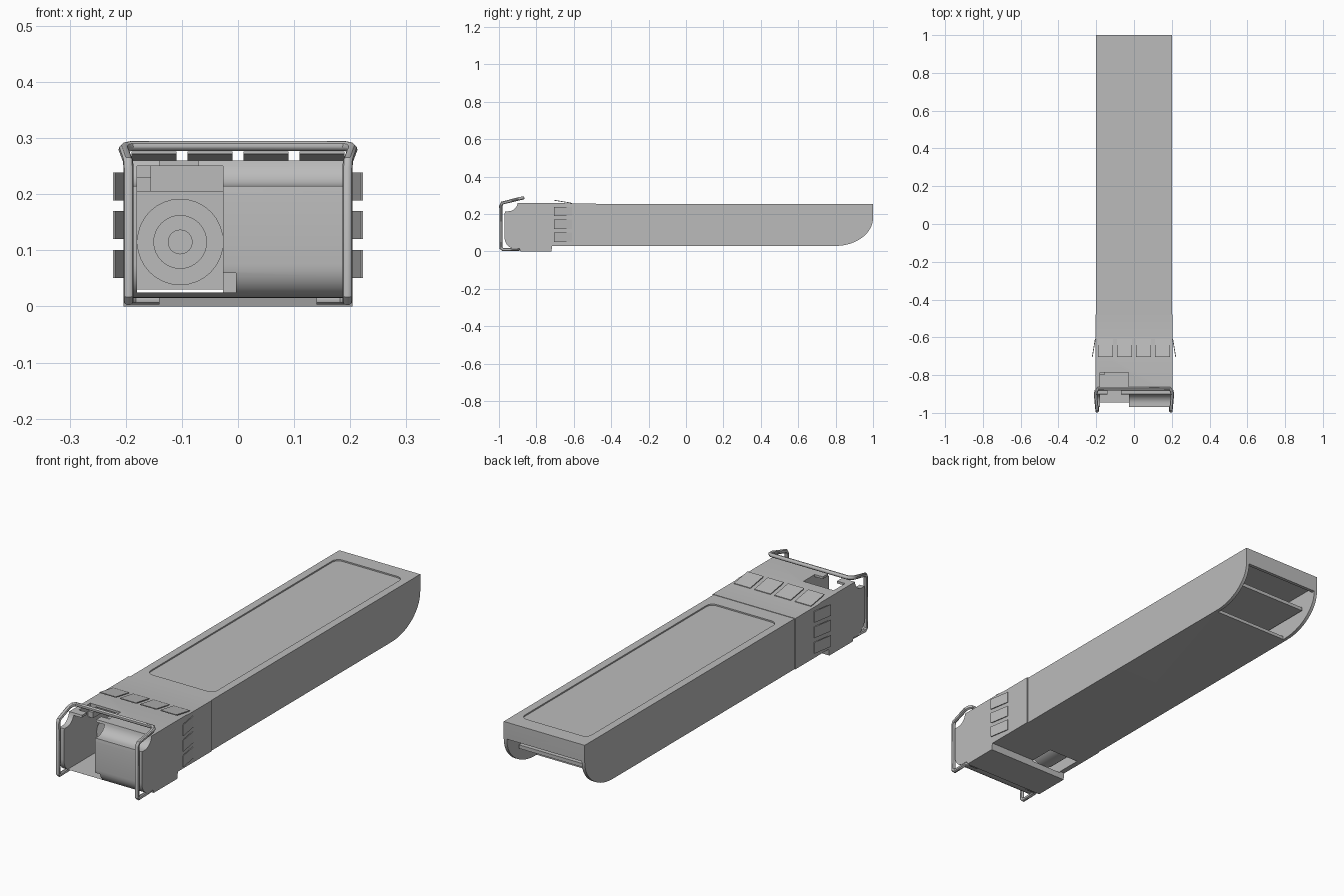
import bpy, bmesh, math
from mathutils import Vector

if "Cube" in bpy.data.objects:
    bpy.data.objects.remove(bpy.data.objects["Cube"])

grey = bpy.data.materials.new("metal grey")
grey.use_nodes = True
grey.diffuse_color = (0.5, 0.5, 0.5, 1)
grey.node_tree.nodes["Principled BSDF"].inputs["Base Color"].default_value = (0.5, 0.5, 0.5, 1)


def finish(name, bm):
    bmesh.ops.recalc_face_normals(bm, faces=bm.faces)
    mesh = bpy.data.meshes.new(name)
    bm.to_mesh(mesh)
    bm.free()
    mesh.materials.append(grey)
    obj = bpy.data.objects.new(name, mesh)
    bpy.context.collection.objects.link(obj)
    return obj


def prism(name, points, start, end, axis="x"):
    """Extrude a closed outline: (y, z) along x, or (x, y) along z, or (x, z) along y."""
    place = {"x": lambda p, t: (t, p[0], p[1]),
             "y": lambda p, t: (p[0], t, p[1]),
             "z": lambda p, t: (p[0], p[1], t)}[axis]
    bm = bmesh.new()
    a = [bm.verts.new(place(p, start)) for p in points]
    b = [bm.verts.new(place(p, end)) for p in points]
    bm.faces.new(a)
    bm.faces.new(b)
    n = len(points)
    for i in range(n):
        bm.faces.new((a[i], a[(i + 1) % n], b[(i + 1) % n], b[i]))
    return finish(name, bm)


def box(name, x, y, z):
    return prism(name, [(x[0], y[0]), (x[1], y[0]), (x[1], y[1]), (x[0], y[1])], z[0], z[1], "z")


def arc(cx, cy, rx, ry, a0, a1, steps=10):
    angles = [math.radians(a0 + (a1 - a0) * i / steps) for i in range(steps + 1)]
    return [(cx + rx * math.cos(a), cy + ry * math.sin(a)) for a in angles]


def circle(cx, cz, r):
    return arc(cx, cz, r, r, 0, 360, 32)[:-1]


def activate(obj):
    bpy.ops.object.select_all(action="DESELECT")
    obj.select_set(True)
    bpy.context.view_layer.objects.active = obj


def carve(obj, *cutters):
    for cutter in cutters:
        cutter.hide_render = True
        mod = obj.modifiers.new("cut", "BOOLEAN")
        mod.operation = "DIFFERENCE"
        mod.solver = "EXACT"
        mod.object = cutter
        activate(obj)
        bpy.ops.object.modifier_apply(modifier=mod.name)
        bpy.data.objects.remove(cutter)


def smooth(obj):
    activate(obj)
    bpy.ops.object.shade_smooth_by_angle(angle=math.radians(35))


# Long shell with a rounded underside at the rear
outline = [(-0.49, 0.03)] + arc(0.8, 0.18, 0.2, 0.15, -90, 0, 14) + [(1, 0.255), (-0.49, 0.255)]
shell = prism("main_shell", outline, -0.2, 0.2)

# Shallow label recess with rounded corners, and the open rear cavity
panel = []
for cx, cy, a in ((0.135, 0.9, 0), (-0.135, 0.9, 90), (-0.135, -0.38, 180), (0.135, -0.38, 270)):
    panel += arc(cx, cy, 0.03, 0.03, a, a + 90, 6)
carve(shell,
      prism("label_cutter", panel, 0.249, 0.3, "z"),
      box("cavity_cutter", (-0.185, 0.185), (0.3, 0.985), (0.045, 0.2)),
      box("mouth_cutter", (-0.185, 0.185), (0.79, 0.985), (-0.05, 0.1)),
      box("rear_cutter", (-0.185, 0.185), (0.95, 1.05), (-0.05, 0.18)))
smooth(shell)

# Circuit board with its rear edge connector
box("circuit_board", (-0.178, 0.178), (0.28, 0.925), (0.112, 0.128))

# Front housing: stepped underside, scooped upper lip, rounded lower lip
outline = [(-0.48, 0.03), (-0.48, 0.257), (-0.64, 0.257), (-0.66, 0.26), (-0.9, 0.26)]
outline += arc(-0.95, 0.265, 0.05, 0.05, -10, -90, 8)
outline += [(-0.968, 0.215), (-0.97, 0.2)]
outline += arc(-0.915, 0.075, 0.055, 0.06, 180, 270, 8)
outline += [(-0.89, 0.015), (-0.885, 0), (-0.72, 0), (-0.715, 0.03)]
housing = prism("front_housing", outline, -0.204, 0.204)
carve(housing,
      box("port_cutter", (-0.18, -0.027), (-1.1, -0.6), (0.025, 0.205)),
      box("key_cutter", (-0.155, -0.027), (-1.1, -0.65), (0.2, 0.25)),
      box("corner_key_cutter", (-0.18, -0.15), (-1.1, -0.8), (0.2, 0.25)),
      box("foot_cutter", (-0.03, -0.004), (-1.1, -0.9), (0.025, 0.06)),
      box("latch_slot_cutter", (-0.18, -0.03), (-0.865, -0.785), (0.23, 0.3)),
      box("latch_notch_cutter", (-0.14, -0.07), (-1.1, -0.85), (0.23, 0.3)))
smooth(housing)

# Round optical barrel at the back of the port
barrel = prism("port_barrel", circle(-0.103, 0.115, 0.077), -0.74, -0.59, "y")
carve(barrel, prism("barrel_cutter", circle(-0.103, 0.115, 0.047), -0.8, -0.65, "y"))
smooth(barrel)
ferrule = prism("port_ferrule", circle(-0.103, 0.115, 0.022), -0.74, -0.6, "y")
smooth(ferrule)


# Spring fingers flaring outward toward the front
def finger(name, lo, hi, base, normal, along):
    bm = bmesh.new()
    n, s = Vector(normal), Vector(along)
    rows = []
    for y, lift in ((-0.61, 0.0), (-0.705, 0.016)):
        for t in (0, 0.004):
            for w in (lo, hi):
                rows.append(bm.verts.new(n * (base + lift + t) + s * w + Vector((0, y, 0))))
    a, b, c, d, e, f, g, h = rows
    for quad in ((a, b, d, c), (e, f, h, g), (a, b, f, e), (c, d, h, g), (a, c, g, e), (b, d, h, f)):
        bm.faces.new(quad)
    return finish(name, bm)


for i in range(4):
    x = -0.15 + 0.1 * i
    finger("top_finger_%d" % (i + 1), x - 0.04, x + 0.04, 0.256, (0, 0, 1), (1, 0, 0))
for side, sign in (("left", 1), ("right", -1)):
    for i in range(3):
        z = 0.076 + 0.069 * i
        finger("%s_finger_%d" % (side, i + 1), z - 0.025, z + 0.025, 0.203, (sign, 0, 0), (0, 0, 1))

# Wire bail handle, mirrored about the centre
half = [(0.14, -0.895, 0.0125), (0.185, -0.895, 0.0125), (0.195, -0.905, 0.0125),
        (0.195, -0.98, 0.0105), (0.195, -0.99, 0.02), (0.195, -0.99, 0.245),
        (0.196, -0.983, 0.259), (0.204, -0.9, 0.28), (0.2, -0.882, 0.284), (0.19, -0.872, 0.286)]
path = half + [(-x, y, z) for x, y, z in reversed(half)]
curve = bpy.data.curves.new("bail_handle", "CURVE")
curve.dimensions = "3D"
curve.bevel_depth = 0.009
curve.bevel_resolution = 3
curve.use_fill_caps = True
spline = curve.splines.new("POLY")
spline.points.add(len(path) - 1)
for point, co in zip(spline.points, path):
    point.co = (*co, 1)
curve.materials.append(grey)
bail = bpy.data.objects.new("bail_handle", curve)
bpy.context.collection.objects.link(bail)
activate(bail)
bpy.ops.object.convert(target="MESH")
smooth(bpy.context.object)
